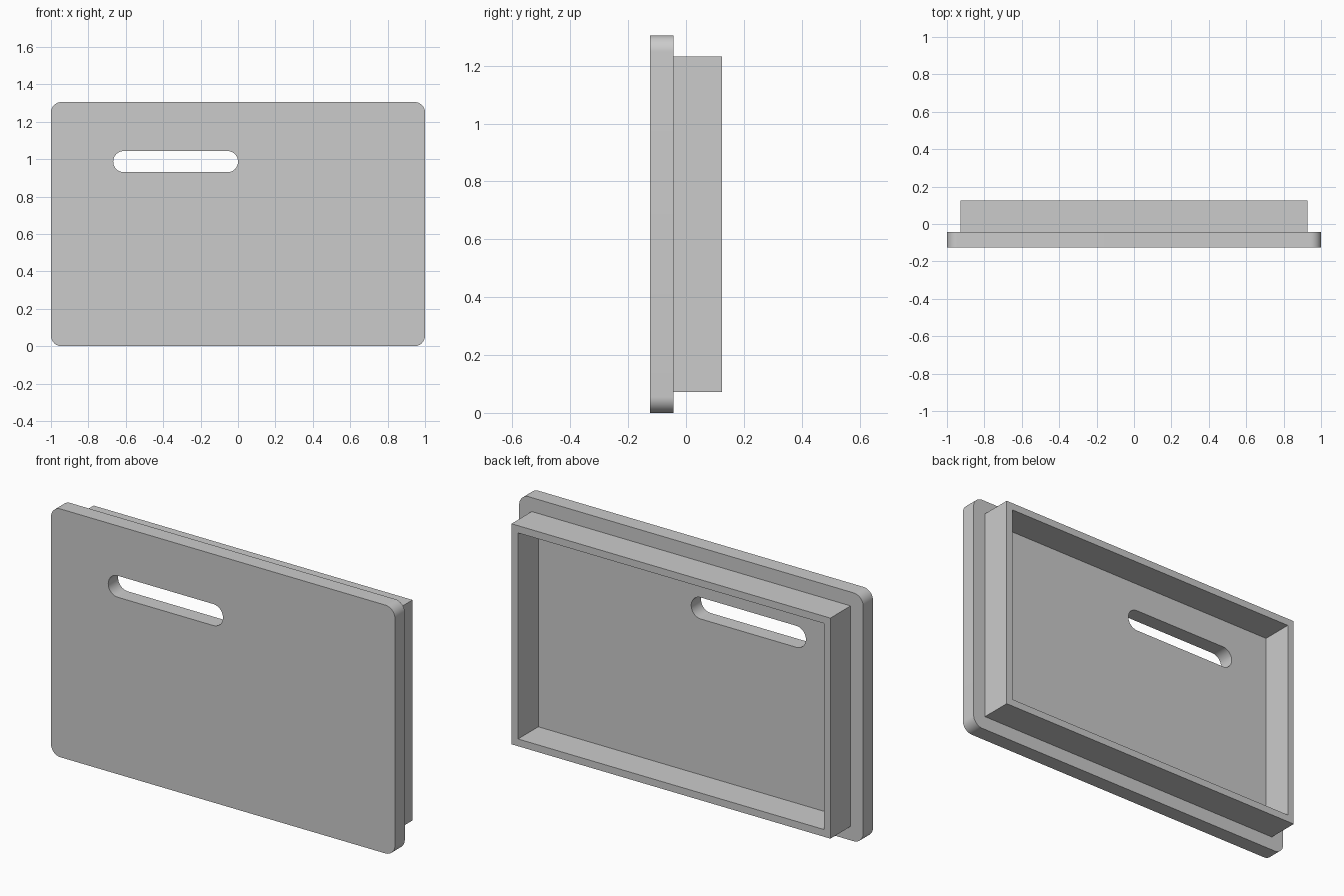
import bpy, bmesh
from math import sin, cos, pi

cube = bpy.data.objects.get("Cube")
if cube:
    bpy.data.objects.remove(cube, do_unlink=True)

grey = bpy.data.materials.new("plain_grey")
grey.use_nodes = True
colour = (0.6, 0.6, 0.6, 1)
grey.diffuse_color = colour
grey.node_tree.nodes["Principled BSDF"].inputs["Base Color"].default_value = colour


def outline(x0, x1, z0, z1, radius=0, steps=12):
    """Rectangle in the xz plane, with rounded corners if a radius is given."""
    if not radius:
        return [(x1, z1), (x0, z1), (x0, z0), (x1, z0)]
    corners = [(x1 - radius, z1 - radius), (x0 + radius, z1 - radius),
               (x0 + radius, z0 + radius), (x1 - radius, z0 + radius)]
    points = []
    for i, (cx, cz) in enumerate(corners):
        for k in range(steps + 1):
            a = (i + k / steps) * pi / 2
            points.append((cx + radius * cos(a), cz + radius * sin(a)))
    return points


def pierced_slab(name, outer, hole, y0, y1):
    """Extrude an outline with a hole from y0 to y1."""
    bm = bmesh.new()
    for loop in (outer, hole):
        verts = [bm.verts.new((x, y0, z)) for x, z in loop]
        for i, v in enumerate(verts):
            bm.edges.new((v, verts[i - 1]))
    bmesh.ops.remove_doubles(bm, verts=bm.verts[:], dist=1e-5)
    bmesh.ops.triangle_fill(bm, edges=bm.edges[:], use_beauty=True)
    result = bmesh.ops.extrude_face_region(bm, geom=bm.faces[:], use_keep_orig=True)
    moved = [g for g in result["geom"] if isinstance(g, bmesh.types.BMVert)]
    bmesh.ops.translate(bm, verts=moved, vec=(0, y1 - y0, 0))
    bmesh.ops.recalc_face_normals(bm, faces=bm.faces[:])
    mesh = bpy.data.meshes.new(name)
    bm.to_mesh(mesh)
    bm.free()
    mesh.materials.append(grey)
    obj = bpy.data.objects.new(name, mesh)
    bpy.context.collection.objects.link(obj)
    bpy.ops.object.select_all(action="DESELECT")
    obj.select_set(True)
    bpy.context.view_layer.objects.active = obj
    bpy.ops.object.shade_smooth_by_angle(angle=pi / 6)
    return obj


HEIGHT, FRONT, SEAM, BACK = 1.305, -0.125, -0.043, 0.125
INSET, WALL = 0.073, 0.038

# Front plate with rounded corners and a handle slot
pierced_slab("front_plate",
             outline(-1, 1, 0, HEIGHT, 0.056),
             outline(-0.667, 0, 0.93, 1.043, 0.056),
             FRONT, SEAM)

# Square-cornered rim on the back, sunk slightly into the plate
inner = INSET + WALL
pierced_slab("back_rim",
             outline(INSET - 1, 1 - INSET, INSET, HEIGHT - INSET),
             outline(inner - 1, 1 - inner, inner, HEIGHT - inner),
             SEAM - 0.01, BACK)
